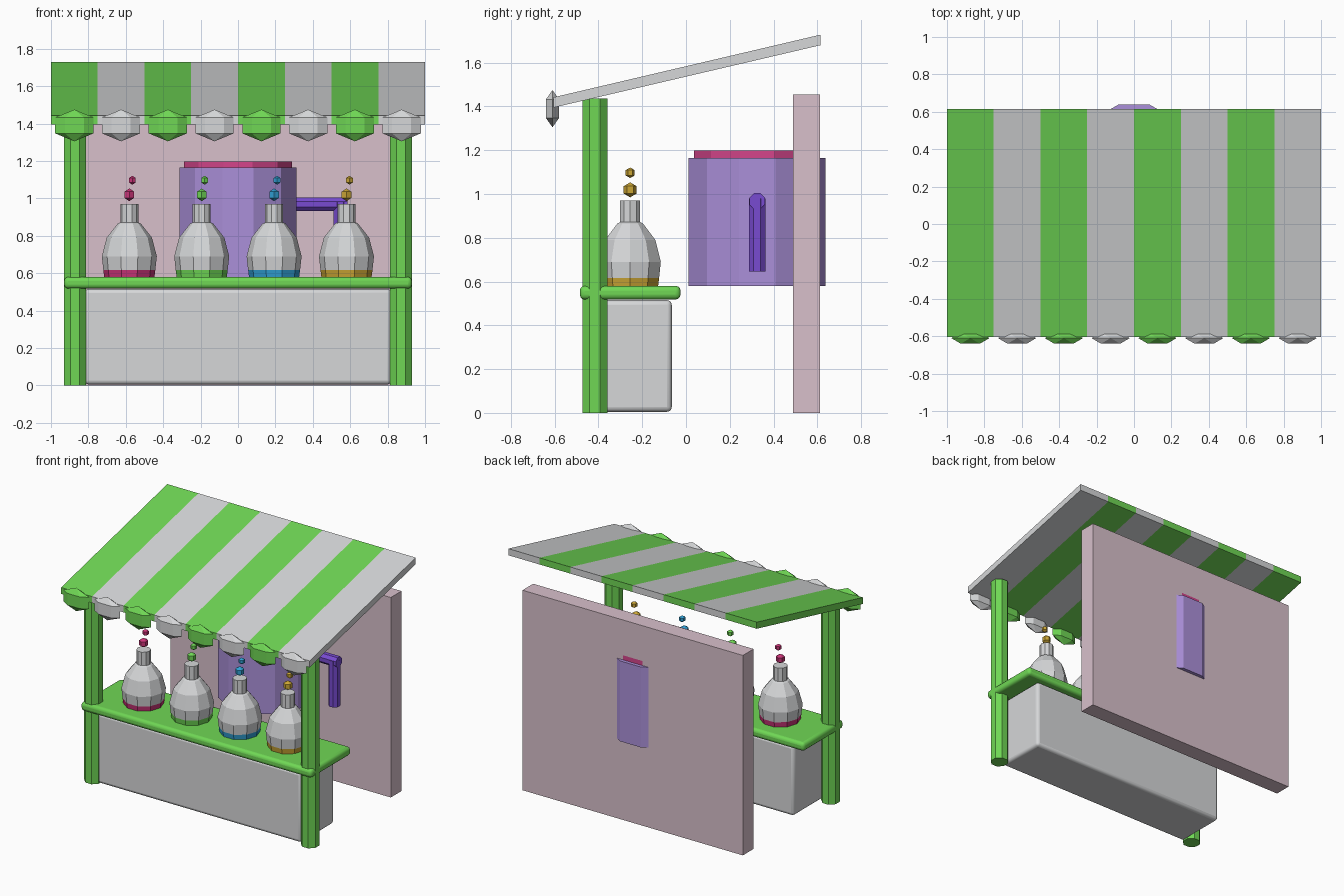
import bpy, bmesh, math
from mathutils import Matrix, Vector

if "Cube" in bpy.data.objects:
    bpy.data.objects.remove(bpy.data.objects["Cube"], do_unlink=True)


def material(name, rgb):
    m = bpy.data.materials.new(name)
    m.use_nodes = True
    m.diffuse_color = (*rgb, 1)
    m.node_tree.nodes["Principled BSDF"].inputs["Base Color"].default_value = (*rgb, 1)
    return m


WHITE = material("light grey", (0.67, 0.68, 0.69))
GREEN = material("leaf green", (0.16, 0.68, 0.09))
WALL = material("dusty pink", (0.69, 0.53, 0.60))
LILAC = material("lilac", (0.41, 0.28, 0.70))
MAGENTA = material("magenta", (0.66, 0.06, 0.26))
VIOLET = material("violet", (0.19, 0.07, 0.64))
PINK = material("pink liquid", (0.60, 0.035, 0.19))
BLUE = material("blue liquid", (0.03, 0.35, 0.66))
YELLOW = material("yellow liquid", (0.60, 0.38, 0.035))


def finish(name, bm, *mats):
    bmesh.ops.recalc_face_normals(bm, faces=bm.faces)
    mesh = bpy.data.meshes.new(name)
    bm.to_mesh(mesh)
    bm.free()
    for m in mats:
        mesh.materials.append(m)
    ob = bpy.data.objects.new(name, mesh)
    bpy.context.collection.objects.link(ob)
    return ob


def box(name, low, high, mat, bevel=0):
    low, high = Vector(low), Vector(high)
    bm = bmesh.new()
    bmesh.ops.create_cube(bm, size=1, matrix=Matrix.Translation((low + high) / 2)
                          @ Matrix.Diagonal((*(high - low), 1)))
    ob = finish(name, bm, mat)
    if bevel:
        mod = ob.modifiers.new("rounded edges", "BEVEL")
        mod.width, mod.segments = bevel, 3
        bpy.context.view_layer.objects.active = ob
        ob.select_set(True)
        bpy.ops.object.shade_smooth_by_angle(angle=math.radians(35))
        ob.select_set(False)
    return ob


def lathe(name, profile, sides, centre, mats, turn=0.0, scale=(1, 1, 1), tilt=None, rule=None):
    """Faceted solid of revolution from (radius, height) points; turn is in radians."""
    bm = bmesh.new()
    rings = []
    for r, z in profile:
        if r == 0:
            rings.append([bm.verts.new((0, 0, z))] * sides)
        else:
            angles = [turn + math.tau * i / sides for i in range(sides)]
            rings.append([bm.verts.new((r * math.cos(a), r * math.sin(a), z)) for a in angles])
    for k, (a, b) in enumerate(zip(rings, rings[1:])):
        for i in range(sides):
            j = (i + 1) % sides
            corners = list(dict.fromkeys([a[i], a[j], b[j], b[i]]))
            face = bm.faces.new(corners)
            face.material_index = rule(k) if rule else 0
    for ring in (rings[0], rings[-1]):
        if len(set(ring)) == sides:
            bm.faces.new(ring)
    m = Matrix.Translation(centre) @ (tilt or Matrix()) @ Matrix.Diagonal((*scale, 1))
    bmesh.ops.transform(bm, matrix=m, verts=bm.verts)
    return finish(name, bm, *mats)


def prism(name, sides, apothem, length, centre, mat, tilt=None):
    """Regular prism with flat sides facing the axes."""
    r = apothem / math.cos(math.pi / sides)
    return lathe(name, [(r, 0), (r, length)], sides, centre, [mat], math.pi / sides, tilt=tilt)


def gem(name, centre, size, mat, turn=0.0):
    """Six-sided, three-band ball."""
    c = math.cos(math.pi / 6)
    return lathe(name, [(0, -1), (c, -0.5), (c, 0.5), (0, 1)], 6, centre, [mat], turn, size)


# Stand: posts, counter, cabinet and rear wall
for side, x in (("right", -0.872), ("left", 0.872)):
    prism(side + "_post", 8, 0.058, 1.437, (x, -0.416, 0), GREEN)
box("counter_top", (-0.93, -0.485, 0.518), (0.93, -0.025, 0.58), GREEN, 0.022)
box("cabinet", (-0.82, -0.445, 0.005), (0.82, -0.065, 0.515), WHITE, 0.022)
box("back_wall", (-0.887, 0.49, 0), (0.887, 0.613, 1.455), WALL)

# Sloping striped awning, one strip at a time, with a scalloped front edge
section = [(-0.605, 1.395), (0.615, 1.68), (0.615, 1.728), (-0.605, 1.442)]
stripes = 8
width = 2 / stripes
bm = bmesh.new()
loops = [[bm.verts.new((-1 + i * width, y, z)) for y, z in section] for i in range(stripes + 1)]
for i, (a, b) in enumerate(zip(loops, loops[1:])):
    for k in range(4):
        n = (k + 1) % 4
        bm.faces.new((a[k], a[n], b[n], b[k])).material_index = i % 2
bm.faces.new(loops[0])
bm.faces.new(loops[-1]).material_index = (stripes - 1) % 2
finish("awning", bm, GREEN, WHITE)
for i in range(stripes):
    gem("awning_scallop", (-1 + (i + 0.5) * width, -0.61, 1.39), (0.118, 0.04, 0.085),
        (GREEN, WHITE)[i % 2])

# Barrel with lid and bent spout
prism("barrel", 12, 0.313, 0.585, (0, 0.325, 0.58), LILAC)
prism("barrel_lid", 12, 0.288, 0.035, (0, 0.325, 1.163), MAGENTA)
prism("spout_arm", 8, 0.036, 0.335, (0.25, 0.325, 0.968), VIOLET,
      Matrix.Rotation(math.pi / 2, 4, "Y"))
prism("spout_drop", 8, 0.038, 0.335, (0.548, 0.325, 0.645), VIOLET)

# Flasks with a liquid band at the base and two bubbles above
flask = [(0.134, 0.578), (0.139, 0.617), (0.147, 0.69), (0.121, 0.79),
         (0.062, 0.865), (0.048, 0.872), (0.048, 0.97)]
for i, liquid in enumerate((PINK, GREEN, BLUE, YELLOW)):
    x, y = -0.581 + 0.387 * i, -0.255
    lathe("flask", flask, 10, (x, y, 0), [WHITE, liquid], rule=lambda k: int(k == 0))
    gem("large_bubble", (x, y, 1.019), (0.034,) * 3, liquid, math.pi / 6)
    gem("small_bubble", (x + 0.016, y, 1.097), (0.024,) * 3, liquid, math.pi / 6)
